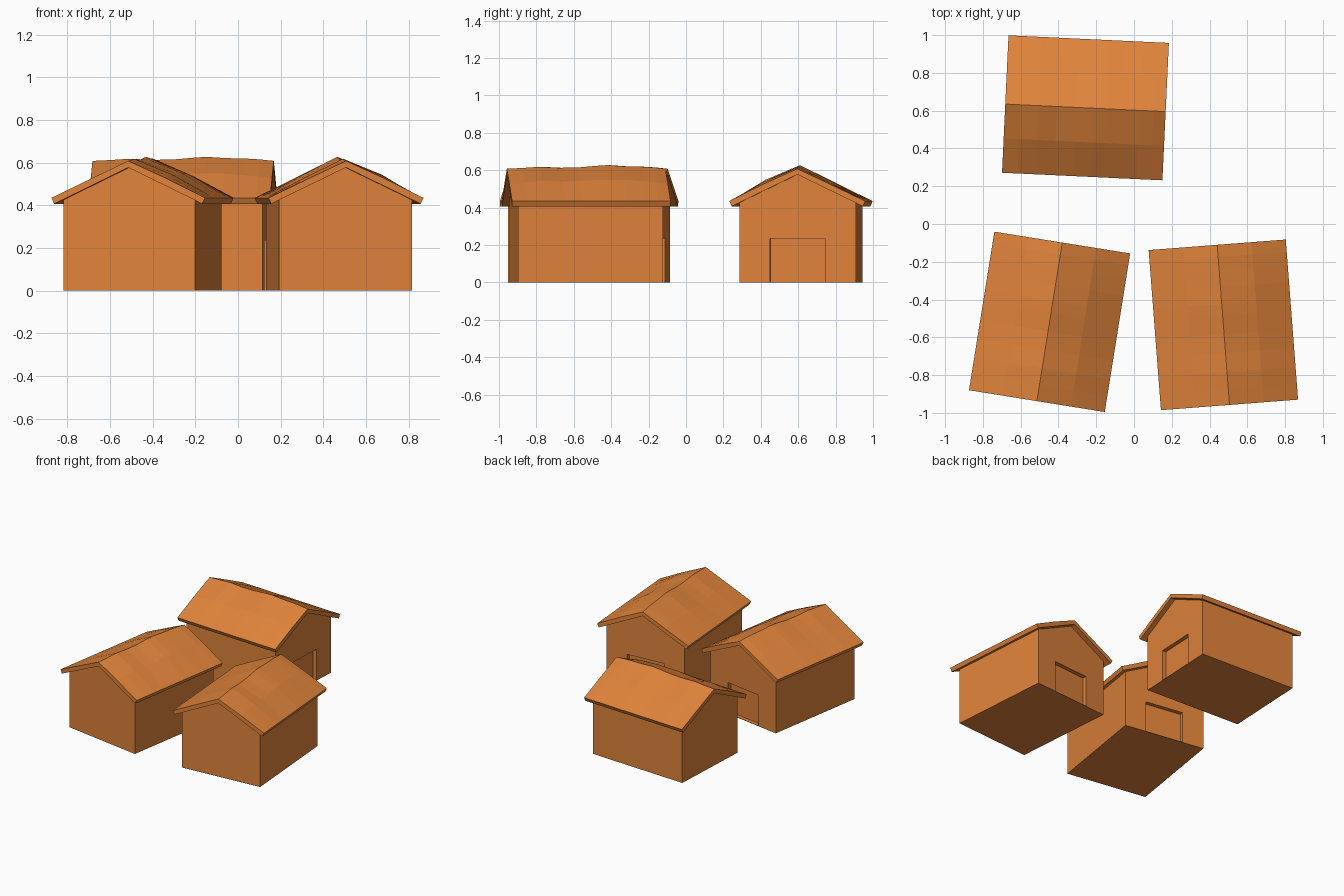
import bpy, bmesh, math
from mathutils import Matrix

if "Cube" in bpy.data.objects:
    bpy.data.objects.remove(bpy.data.objects["Cube"])

mat = bpy.data.materials.new("terracotta_orange")
mat.diffuse_color = (0.74, 0.228, 0.043, 1)
mat.use_nodes = True
mat.node_tree.nodes["Principled BSDF"].inputs["Base Color"].default_value = mat.diffuse_color


def skin(name, rings, matrix):
    """Closed solid skinned through equal-length rings of points."""
    bm = bmesh.new()
    loops = [[bm.verts.new(p) for p in ring] for ring in rings]
    n = len(loops[0])
    for a, b in zip(loops, loops[1:]):
        for i in range(n):
            j = (i + 1) % n
            bm.faces.new((a[i], a[j], b[j], b[i]))
    bm.faces.new(loops[0])
    bm.faces.new(loops[-1])
    bmesh.ops.recalc_face_normals(bm, faces=bm.faces)
    me = bpy.data.meshes.new(name)
    bm.to_mesh(me)
    bm.free()
    me.materials.append(mat)
    ob = bpy.data.objects.new(name, me)
    ob.matrix_world = matrix
    bpy.context.collection.objects.link(ob)
    return ob


# uneven ridge: position along the roof, ridge height, bulge of the right slope
WAVE = [(-0.425, 0.608, 0.004), (-0.34, 0.612, 0.013), (-0.25, 0.618, 0.017),
        (-0.15, 0.613, 0.014), (-0.05, 0.614, 0.018), (0.05, 0.623, 0.020),
        (0.11, 0.627, 0.017), (0.20, 0.621, 0.020), (0.29, 0.619, 0.014),
        (0.36, 0.615, 0.012), (0.425, 0.608, 0.004)]


def house(name, x, y, angle):
    m = Matrix.Translation((x, y, 0)) @ Matrix.Rotation(math.radians(angle), 4, 'Z')

    # gabled body
    w, l = 0.312, 0.388
    profile = [(-w, 0), (w, 0), (w, 0.427), (0, 0.579), (-w, 0.427)]
    walls = skin(name + "_walls", [[(px, s * l, pz) for px, pz in profile] for s in (-1, 1)], m)

    # recessed doorway in the back gable
    d = [(-0.147, 0.003), (0.147, 0.003), (0.147, 0.236), (-0.147, 0.236)]
    cutter = skin(name + "_doorway_cutter",
                  [[(px, py, pz) for px, pz in d] for py in (l - 0.03, l + 0.1)], m)
    cutter.hide_render = True
    cutter.hide_viewport = True
    cutter.display_type = 'WIRE'
    mod = walls.modifiers.new("doorway", 'BOOLEAN')
    mod.object = cutter
    mod.operation = 'DIFFERENCE'
    mod.solver = 'EXACT'

    # slightly warped roof slab
    rings = []
    for py, ridge, bulge in WAVE:
        mid = (ridge + 0.435) / 2
        section = [(-0.364, 0.435), (-0.182, mid + 0.15 * bulge), (0, ridge),
                   (0.182, mid + bulge), (0.364, 0.435),
                   (0.351, 0.407), (0, 0.577), (-0.351, 0.407)]
        rings.append([(px, py, pz) for px, pz in section])
    skin(name + "_roof", rings, m)


house("front_left_house", -0.447, -0.518, -9.1)
house("front_right_house", 0.473, -0.534, 4.4)
house("rear_house", -0.257, 0.615, -92.7)
